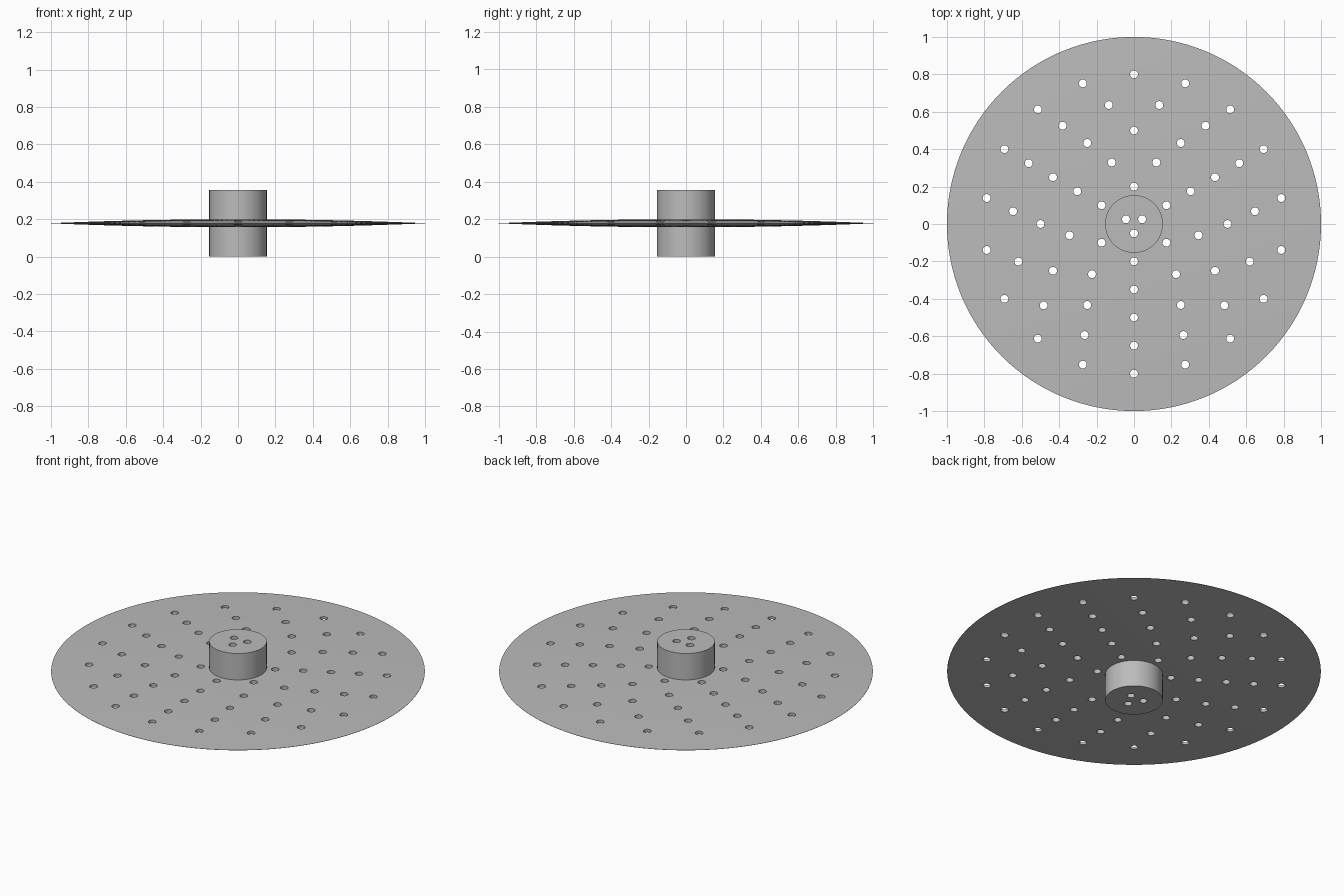
import bpy, bmesh
from math import sin, cos, pi, radians

if "Cube" in bpy.data.objects:
    bpy.data.objects.remove(bpy.data.objects["Cube"])

MID, HUB_R, HUB_H, HOLE_R = 0.178, 0.154, 0.355, 0.021
BULGE = 0.021        # half thickness of the lens at its centre

grey = bpy.data.materials.new("light grey")
grey.use_nodes = True
colour = (0.5, 0.5, 0.5, 1)
grey.diffuse_color = colour
grey.node_tree.nodes["Principled BSDF"].inputs["Base Color"].default_value = colour


def make_object(name, bm):
    bmesh.ops.recalc_face_normals(bm, faces=bm.faces)
    mesh = bpy.data.meshes.new(name)
    bm.to_mesh(mesh)
    bm.free()
    mesh.materials.append(grey)
    obj = bpy.data.objects.new(name, mesh)
    bpy.context.collection.objects.link(obj)
    return obj


def revolve(name, profile, steps):
    """Spin a closed (radius, height) profile about the z axis."""
    bm = bmesh.new()
    rings = [[bm.verts.new((r * cos(2 * pi * i / steps), r * sin(2 * pi * i / steps), z))
              for i in range(steps)] for r, z in profile]
    for a, b in zip(rings, rings[1:] + rings[:1]):
        for i in range(steps):
            j = (i + 1) % steps
            bm.faces.new((a[i], a[j], b[j], b[i]))
    return make_object(name, bm)


def cylinder(bm, x, y, z, radius, height, sides):
    made = bmesh.ops.create_cone(bm, cap_ends=True, segments=sides, radius1=radius,
                                 radius2=radius, depth=height)
    bmesh.ops.translate(bm, verts=made["verts"], vec=(x, y, z))


# Lens-shaped disc, thin at the rim, starting inside the hub
radii = [0.12 + 0.88 * i / 10 for i in range(11)]
upper = [(r, MID + BULGE * (1 - r * r) + 0.0005) for r in radii]
lower = [(r, 2 * MID - z) for r, z in reversed(upper)]
disc = revolve("perforated_disc", upper + lower, 128)

# Central hub
bm = bmesh.new()
cylinder(bm, 0, 0, HUB_H / 2, HUB_R, HUB_H, 96)
hub = make_object("central_hub", bm)

# Drill holes: each ring outward has three more than the last
hub_drill, disc_drill = bmesh.new(), bmesh.new()
for ring in range(6):
    count, radius = 3 * (ring + 1), 0.05 + 0.15 * ring
    for i in range(count):
        a = radians(-90) + 2 * pi * i / count
        cylinder(disc_drill if ring else hub_drill, radius * cos(a), radius * sin(a),
                 MID, HOLE_R, 0.6, 24)

for part, drill in ((hub, hub_drill), (disc, disc_drill)):
    cutter = make_object(part.name + "_drill", drill)
    cutter.hide_render = True
    mod = part.modifiers.new("holes", "BOOLEAN")
    mod.operation, mod.solver, mod.object = "DIFFERENCE", "EXACT", cutter
    bpy.ops.object.select_all(action="DESELECT")
    part.select_set(True)
    bpy.context.view_layer.objects.active = part
    bpy.ops.object.modifier_apply(modifier=mod.name)
    bpy.ops.object.shade_smooth_by_angle(angle=radians(30))
    bpy.data.objects.remove(cutter)

# Keep the thin rim crisp and the bulging faces smooth
disc.data.update()
